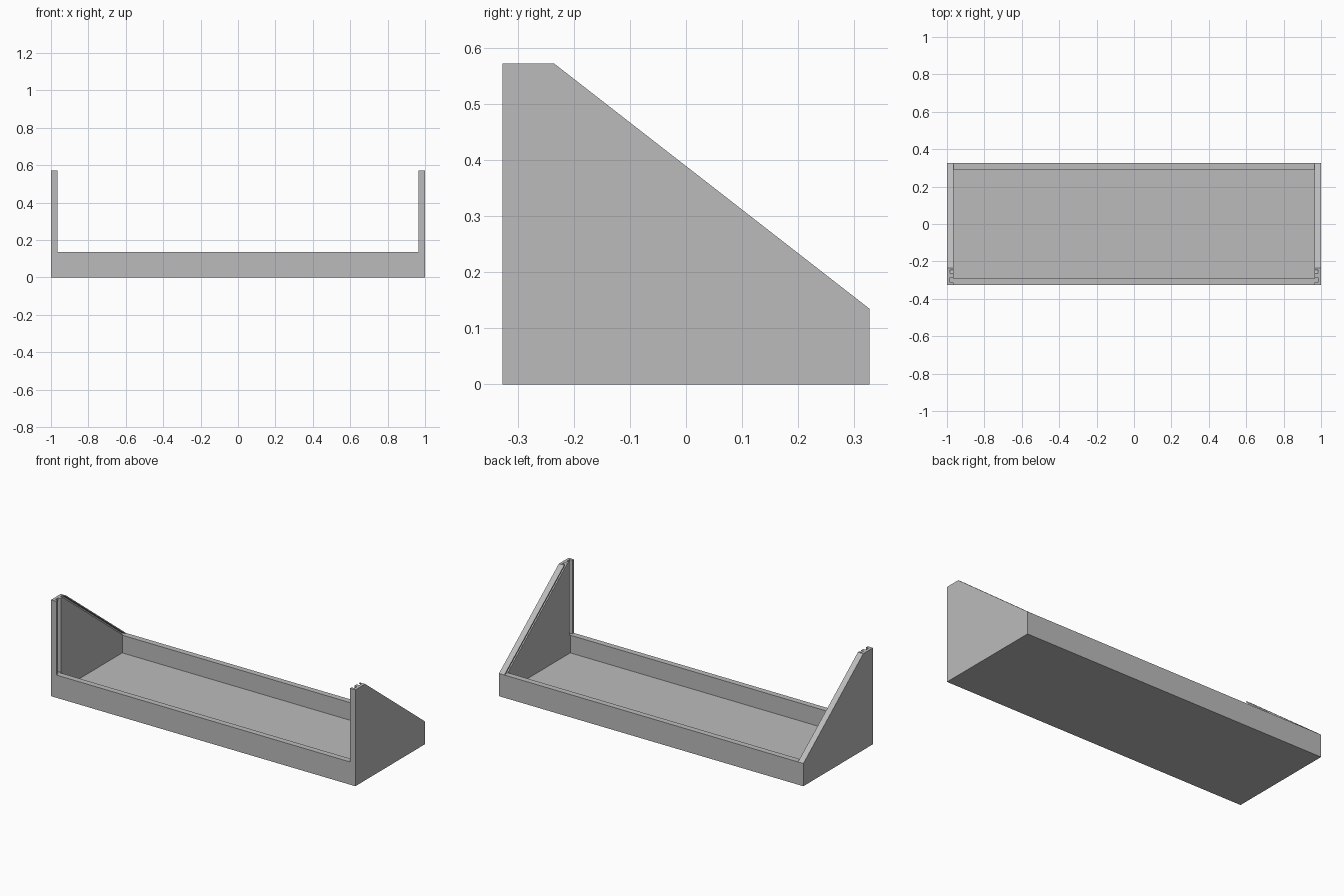
import bpy
import bmesh
from mathutils import Vector

cube = bpy.data.objects.get("Cube")
if cube:
    bpy.data.objects.remove(cube, do_unlink=True)

grey = bpy.data.materials.new("plain grey")
grey.use_nodes = True
grey.diffuse_color = (0.5, 0.5, 0.5, 1)
grey.node_tree.nodes["Principled BSDF"].inputs["Base Color"].default_value = (0.5, 0.5, 0.5, 1)

HALF, DEPTH = 1.0, 0.327      # half width and half depth
RIM, TOP = 0.135, 0.572       # tray rim and panel top heights
WALL, FLOOR = 0.035, 0.03
CREST = -0.235                # where the sloped edge begins


def prism(name, profile, x0, x1):
    """Extrude a (y, z) profile along x."""
    bm = bmesh.new()
    face = bm.faces.new([bm.verts.new((x0, y, z)) for y, z in profile])
    ext = bmesh.ops.extrude_face_region(bm, geom=[face])
    moved = [v for v in ext["geom"] if isinstance(v, bmesh.types.BMVert)]
    bmesh.ops.translate(bm, verts=moved, vec=Vector((x1 - x0, 0, 0)))
    bmesh.ops.recalc_face_normals(bm, faces=bm.faces)
    mesh = bpy.data.meshes.new(name)
    bm.to_mesh(mesh)
    bm.free()
    mesh.materials.append(grey)
    obj = bpy.data.objects.new(name, mesh)
    bpy.context.collection.objects.link(obj)
    return obj


def rect(y0, y1, z0, z1):
    return [(y0, z0), (y1, z0), (y1, z1), (y0, z1)]


def cut(body, cutter):
    mod = body.modifiers.new("cut", "BOOLEAN")
    mod.operation = "DIFFERENCE"
    mod.solver = "EXACT"
    mod.object = cutter
    bpy.context.view_layer.objects.active = body
    bpy.ops.object.modifier_apply(modifier=mod.name)
    bpy.data.objects.remove(cutter, do_unlink=True)


# One-piece body with sloped side panels
side_profile = [(-DEPTH, 0), (DEPTH, 0), (DEPTH, RIM), (CREST, TOP), (-DEPTH, TOP)]
body = prism("tray_with_side_panels", side_profile, -HALF, HALF)

# Opening between the panels, then the tray hollow
inner = HALF - WALL
cut(body, prism("opening_cutter", rect(-1, 1, RIM, 1), -inner, inner))
cut(body, prism("hollow_cutter", rect(WALL - DEPTH, DEPTH - WALL, FLOOR, 1), -inner, inner))

# Guide grooves on the inner faces: upright at the front, and along the slope
run = (DEPTH - CREST) / (TOP - RIM)


def slope_y(z, inset):
    return CREST - inset + (TOP - z) * run


high = TOP + 0.05
slope_groove = [(slope_y(RIM, 0.03), RIM), (slope_y(RIM, 0.011), RIM),
                (slope_y(high, 0.011), high), (slope_y(high, 0.03), high)]
for s in (-1, 1):
    a, b = s * (inner - 0.01), s * (inner + 0.018)
    cut(body, prism("front_groove_cutter", rect(-0.312, -0.285, RIM, 1), a, b))
    cut(body, prism("slope_groove_cutter", slope_groove, a, b))
